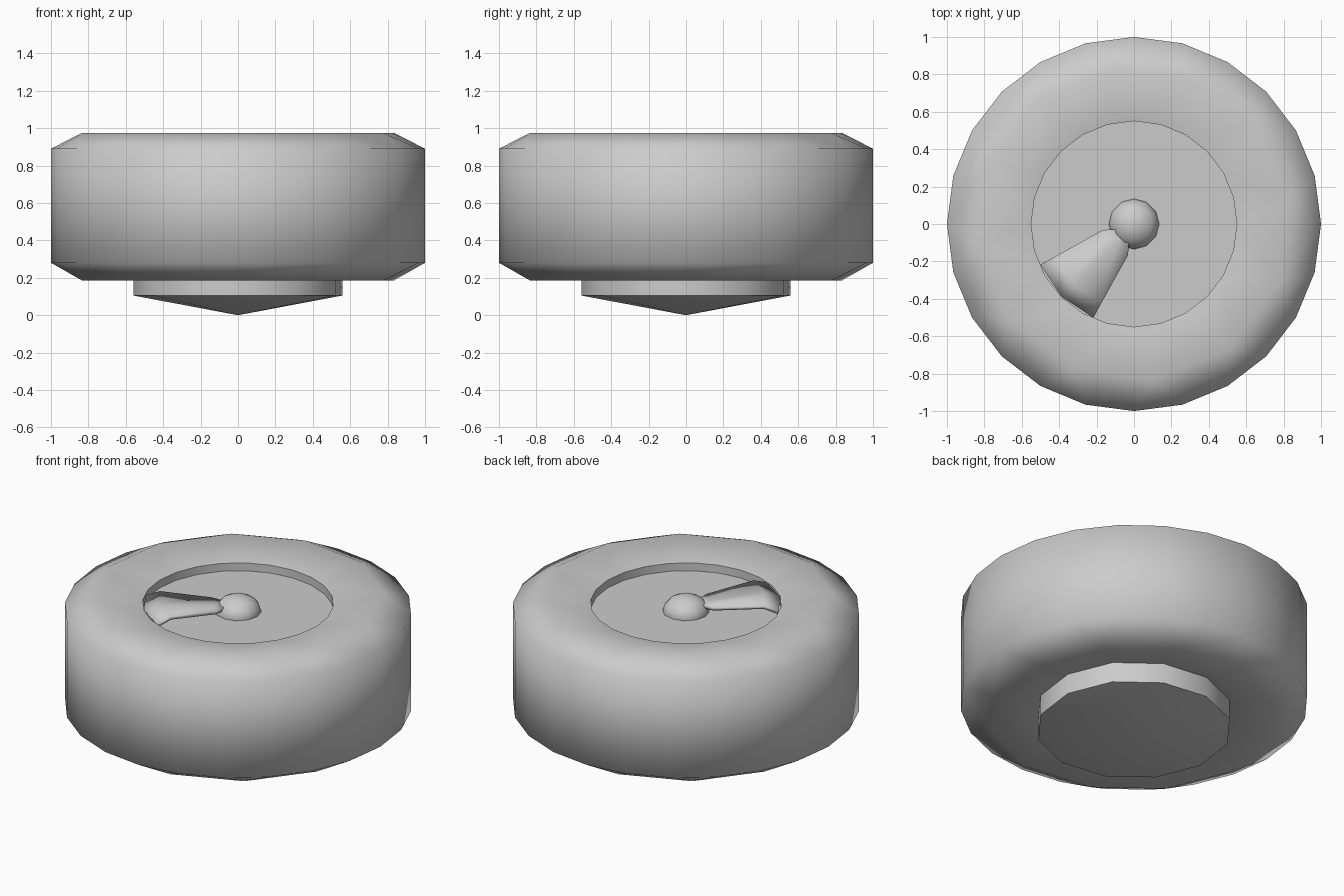
import bpy, bmesh, math
from mathutils import Vector

cube = bpy.data.objects.get("Cube")
if cube:
    bpy.data.objects.remove(cube)

grey = bpy.data.materials.new("plain_grey")
grey.use_nodes = True
colour = (0.6, 0.6, 0.6, 1)
grey.diffuse_color = colour
grey.node_tree.nodes["Principled BSDF"].inputs["Base Color"].default_value = colour

TWIST = math.radians(7.5)  # coarse rings sit between the vertices of fine rings
COARSE, FINE = 12, 24


def ring(bm, radius, z, sides):
    turn = TWIST if sides == COARSE else 0
    return [bm.verts.new((radius * math.cos(turn + math.tau * i / sides),
                          radius * math.sin(turn + math.tau * i / sides), z))
            for i in range(sides)]


def bridge(bm, a, b):
    """Join two rings; a coarse ring meets a fine one with quads and triangles."""
    if len(a) == len(b):
        for i in range(len(a)):
            j = (i + 1) % len(a)
            bm.faces.new((a[i], a[j], b[j], b[i]))
        return
    few, many = sorted((a, b), key=len)
    for i in range(COARSE):
        j = (i + 1) % COARSE
        bm.faces.new((few[i], many[2 * i], many[2 * i + 1]))
        bm.faces.new((few[i], many[2 * i + 1], many[2 * j], few[j]))


def finish(bm, name, angle):
    bmesh.ops.recalc_face_normals(bm, faces=bm.faces)
    mesh = bpy.data.meshes.new(name)
    bm.to_mesh(mesh)
    bm.free()
    mesh.materials.append(grey)
    obj = bpy.data.objects.new(name, mesh)
    bpy.context.collection.objects.link(obj)
    bpy.ops.object.select_all(action='DESELECT')
    obj.select_set(True)
    bpy.context.view_layer.objects.active = obj
    if angle is None:
        bpy.ops.object.shade_smooth()
    else:
        bpy.ops.object.shade_smooth_by_angle(angle=math.radians(angle))
    return obj


def lathe(name, profile, angle=None, cap_start=False, tip=None):
    bm = bmesh.new()
    rings = [ring(bm, *step) for step in profile]
    for a, b in zip(rings, rings[1:]):
        bridge(bm, a, b)
    if cap_start:
        bm.faces.new(rings[0])
    if tip is not None:
        point = bm.verts.new((0, 0, tip))
        last = rings[-1]
        for i in range(len(last)):
            bm.faces.new((last[i], last[(i + 1) % len(last)], point))
    return finish(bm, name, angle)


# Rounded tyre, dished above and below
lathe("tyre", [(0.55, 0.235, COARSE), (0.84, 0.185, COARSE), (1, 0.28, FINE),
               (1, 0.89, FINE), (0.84, 0.975, COARSE), (0.55, 0.925, FINE)])

# Sunken disc and its wall in the top of the tyre
lathe("top_recess", [(0.55, 0.875, FINE), (0.55, 0.925, FINE)], 40, cap_start=True)
recess = bpy.context.object
recess.data.flip_normals()

# Lower hub with a shallow pointed underside
lathe("lower_hub", [(0.564, 0.3, COARSE), (0.564, 0.105, COARSE)], 40,
      cap_start=True, tip=0)

# Low domed knob
bm = bmesh.new()
bmesh.ops.create_uvsphere(bm, u_segments=COARSE, v_segments=8, radius=0.135)
for v in bm.verts:
    v.co.z = 0.875 + v.co.z * 0.74
finish(bm, "centre_knob", None)

# Thin wedge from the knob to the rim: side reach, half width, middle reach, height
rows = [(0.09, 0.05, 0.09, 0.93), (0.14, 0.095, 0.14, 0.93),
        (0.425, 0.176, 0.455, 0.955), (0.508, 0.2, 0.548, 0.925)]
out = Vector((-1, -1, 0)).normalized()
side = Vector((1, -1, 0)).normalized()
up = Vector((0, 0, 1))
bm = bmesh.new()
grid = [[bm.verts.new(out * reach + side * w + up * z)
         for reach, w in ((u, -half), (mid, 0), (u, half))]
        for u, half, mid, z in rows]
for a, b in zip(grid, grid[1:]):
    for i in range(2):
        bm.faces.new((a[i], a[i + 1], b[i + 1], b[i]))
for face in bm.faces:
    face.normal_update()
if bm.faces[:][0].normal.z < 0:
    bmesh.ops.reverse_faces(bm, faces=bm.faces)
wedge = finish(bm, "wedge_plate", 40)
solid = wedge.modifiers.new("thickness", 'SOLIDIFY')
solid.thickness = 0.02
solid.offset = -1 if wedge.data.polygons[0].normal.z > 0 else 1
